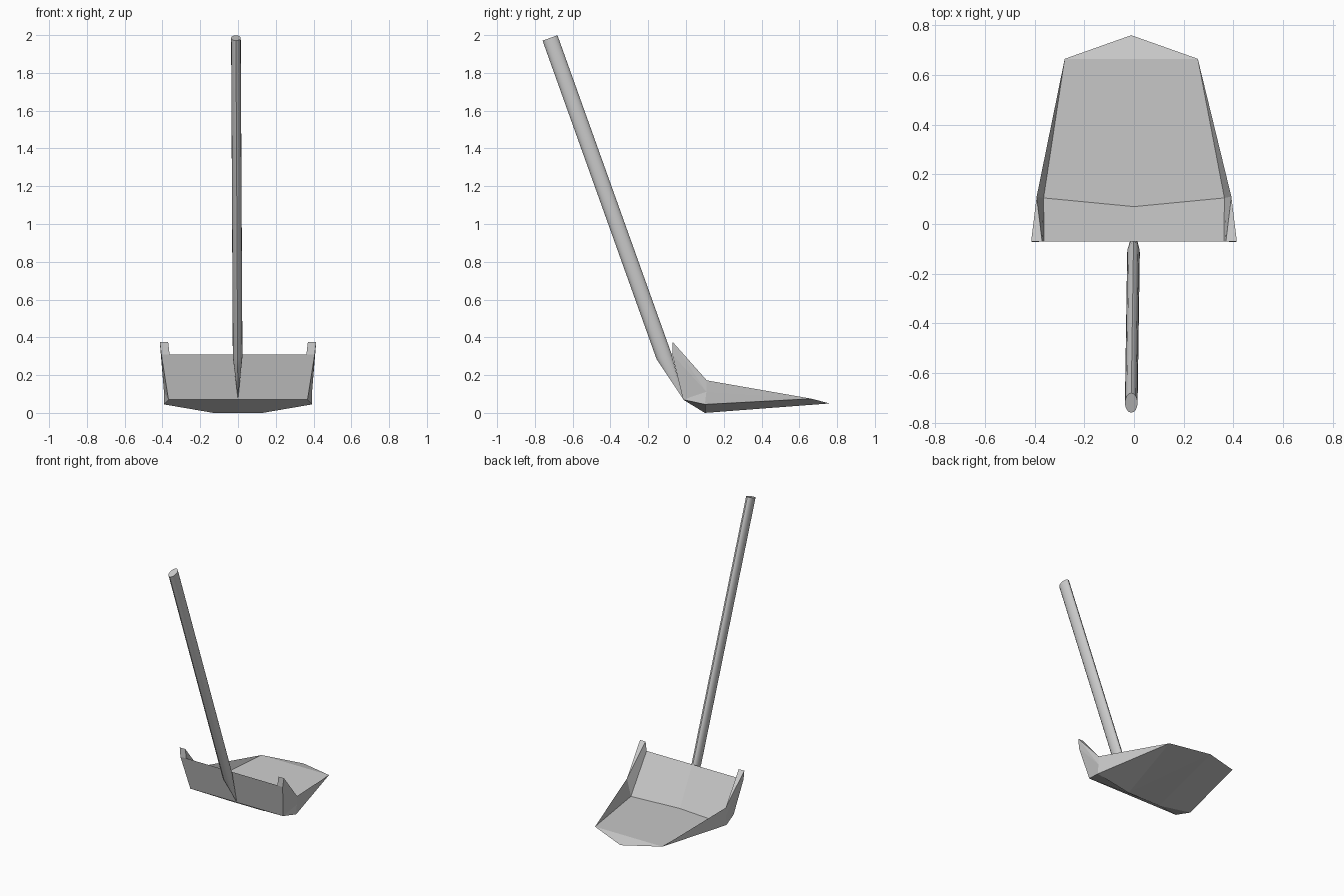
import bpy, bmesh, math

if "Cube" in bpy.data.objects:
    bpy.data.objects.remove(bpy.data.objects["Cube"])


def make_object(name, bm):
    bmesh.ops.remove_doubles(bm, verts=bm.verts, dist=0.0005)
    bmesh.ops.recalc_face_normals(bm, faces=bm.faces)
    mesh = bpy.data.meshes.new(name)
    bm.to_mesh(mesh)
    bm.free()
    ob = bpy.data.objects.new(name, mesh)
    bpy.context.collection.objects.link(ob)
    return ob


# Scoop: one half, mirrored over x
P = {
    "top_mid": (0, -.07, .31), "top_in": (.362, -.07, .31),
    "post_in": (.37, -.07, .375), "post_out": (.414, -.07, .375),
    "back_out": (.406, -.073, .31), "heel": (.368, -.015, .07),
    "heel_mid": (0, -.015, .07), "notch": (.392, .108, .112),
    "rim": (.392, .11, .172), "side_low": (.392, .10, .045),
    "keel": (.13, .10, .0), "keel_mid": (0, .10, .0),
    "floor": (.364, .105, .05), "floor_mid": (0, .07, .047),
    "tip_side": (.268, .665, .075), "tip_mid": (0, .665, .075),
    "tip": (0, .76, .05),
}
FACES = [
    "top_mid top_in back_out heel heel_mid",
    "top_in post_in post_out back_out",
    "back_out post_out notch", "back_out notch heel", "heel notch side_low",
    "notch rim tip_side", "notch tip_side side_low",
    "post_out post_in rim", "post_out rim notch",
    "post_in top_in floor rim", "rim floor tip_side",
    "top_mid top_in floor floor_mid",
    "floor_mid floor tip_side tip_mid", "tip_mid tip_side tip",
    "heel_mid heel side_low keel keel_mid",
    "side_low tip_side keel", "keel tip_side tip", "keel tip keel_mid",
]
bm = bmesh.new()
for s in (1, -1):
    vs = {}
    for key, (x, y, z) in P.items():
        lean = -.011 if y > .6 else 0
        vs[key] = bm.verts.new((s * x + lean, y, z))
    for f in FACES:
        bm.faces.new([vs[k] for k in f.split()])
make_object("scoop", bm)

# Handle: oval rod tapering to a point at the heel
SIDES = 16
bm = bmesh.new()


def ring(cx, cy, cz):
    out = []
    for i in range(SIDES):
        a = 2 * math.pi * i / SIDES
        v = .042 * math.sin(a)
        out.append(bm.verts.new((cx + .0255 * math.cos(a), cy + .941 * v, cz + .338 * v)))
    return out


top = ring(-.011, -.72, 1.985)
low = ring(-.002, -.116, .298)
point = bm.verts.new((0, -.013, .07))
bm.faces.new(top)
for i in range(SIDES):
    j = (i + 1) % SIDES
    bm.faces.new((top[i], top[j], low[j], low[i]))
    bm.faces.new((low[i], low[j], point))
handle = make_object("handle", bm)
bpy.context.view_layer.objects.active = handle
handle.select_set(True)
bpy.ops.object.shade_smooth_by_angle(angle=math.radians(35))
